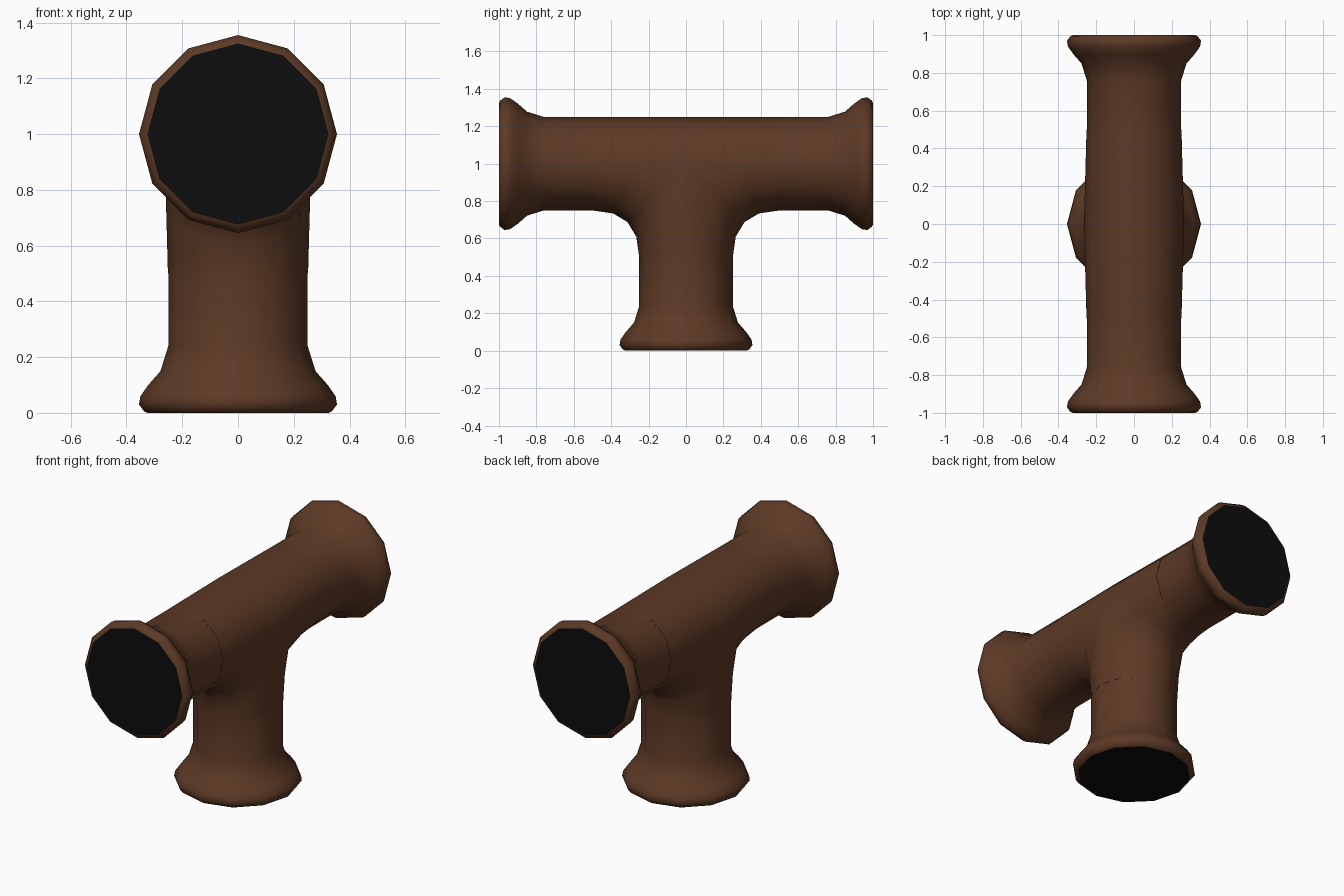
import bpy, bmesh
from math import sin, cos, pi, hypot
from mathutils import Vector

if "Cube" in bpy.data.objects:
    bpy.data.objects.remove(bpy.data.objects["Cube"])

SIDES = 12
RADIUS = 0.25
FILLET = 0.5          # distance of the fillet's start from the junction centre
AXIS_Z = 1.0          # height of the horizontal pipe's axis

# Flared lip: distance from the open end, radius
LIP = [(0, 0.325), (0.006, 0.337), (0.03, 0.355), (0.06, 0.35),
       (0.1, 0.322), (0.15, 0.278), (0.24, RADIUS), (0.5, RADIUS)]


def material(name, color):
    m = bpy.data.materials.new(name)
    m.use_nodes = True
    m.diffuse_color = (*color, 1)
    bsdf = m.node_tree.nodes["Principled BSDF"]
    bsdf.inputs["Base Color"].default_value = (*color, 1)
    bsdf.inputs["Roughness"].default_value = 0.8
    return m


brown = material("dark_brown", (0.11, 0.042, 0.019))
black = material("black", (0.004, 0.004, 0.004))


def arm_point(arm, d, r, a):
    """Point on an arm at distance d from its open end."""
    if arm == "bottom":
        return Vector((r * cos(a), r * sin(a), d))
    y = 1 - d if arm == "back" else d - 1
    return Vector((r * cos(a), y, AXIS_Z + r * sin(a)))


def bulge(p):
    """Widen the pipe slightly around the junction."""
    dist = hypot(p.y, min(0, p.z - AXIS_Z))
    p.x *= 1 + 0.06 * max(0, 1 - dist / 0.55)
    return p


def skin(bm, rows, closed):
    """Join neighbouring rows of points with quads."""
    grid = [[bm.verts.new(p) for p in row] for row in rows]
    for r0, r1 in zip(grid, grid[1:]):
        n = len(r0)
        for i in range(n if closed else n - 1):
            j = (i + 1) % n
            bm.faces.new((r0[i], r0[j], r1[j], r1[i]))


def finish(name, bm, mat, smooth):
    bmesh.ops.remove_doubles(bm, verts=bm.verts, dist=0.0005)
    bmesh.ops.recalc_face_normals(bm, faces=bm.faces)
    mesh = bpy.data.meshes.new(name)
    bm.to_mesh(mesh)
    bm.free()
    mesh.materials.append(mat)
    for f in mesh.polygons:
        f.use_smooth = smooth
    obj = bpy.data.objects.new(name, mesh)
    bpy.context.collection.objects.link(obj)
    return obj


ring = [2 * pi * i / SIDES for i in range(SIDES)]
half = [pi * i / (SIDES // 2) for i in range(SIDES // 2 + 1)]
bm = bmesh.new()

# Three flared arms
for arm in ("front", "back", "bottom"):
    skin(bm, [[arm_point(arm, d, r, a) for a in ring] for d, r in LIP], True)

# Upper half of the horizontal pipe through the junction
skin(bm, [[bulge(Vector((RADIUS * cos(a), y * FILLET, AXIS_Z + RADIUS * sin(a))))
           for a in half] for y in (-1, -0.5, 0, 0.5, 1)], False)


def elbow_point(a, t, side):
    """Rounded in the middle of the bend, sharp at the pipe's flanks."""
    s = RADIUS * sin(a)
    start, corner, end = Vector((FILLET, -s)), Vector((s, -s)), Vector((s, -FILLET))
    curve = start.lerp(corner, t).lerp(corner.lerp(end, t), t)
    sharp = start.lerp(corner, 2 * t) if t < 0.5 else corner.lerp(end, 2 * t - 1)
    y, z = sharp.lerp(curve, sin(a))
    return bulge(Vector((RADIUS * cos(a), side * y, AXIS_Z + z)))


# Filleted elbows from the horizontal pipe down to the stem
for side in (-1, 1):
    skin(bm, [[elbow_point(a, t / 4, side) for a in half] for t in range(5)], False)

finish("pipe_tee", bm, brown, True)

# Dark openings
for arm in ("front", "back", "bottom"):
    bm = bmesh.new()
    face = bm.faces.new([bm.verts.new(arm_point(arm, 0, LIP[0][1], a)) for a in ring])
    face.normal_update()
    outward = arm_point(arm, 0, 0, 0) - arm_point(arm, 1, 0, 0)
    flip = face.normal.dot(outward) < 0
    cap = finish(arm + "_opening", bm, black, False)
    if cap.data.polygons[0].normal.dot(outward) < 0:
        cap.data.flip_normals()
